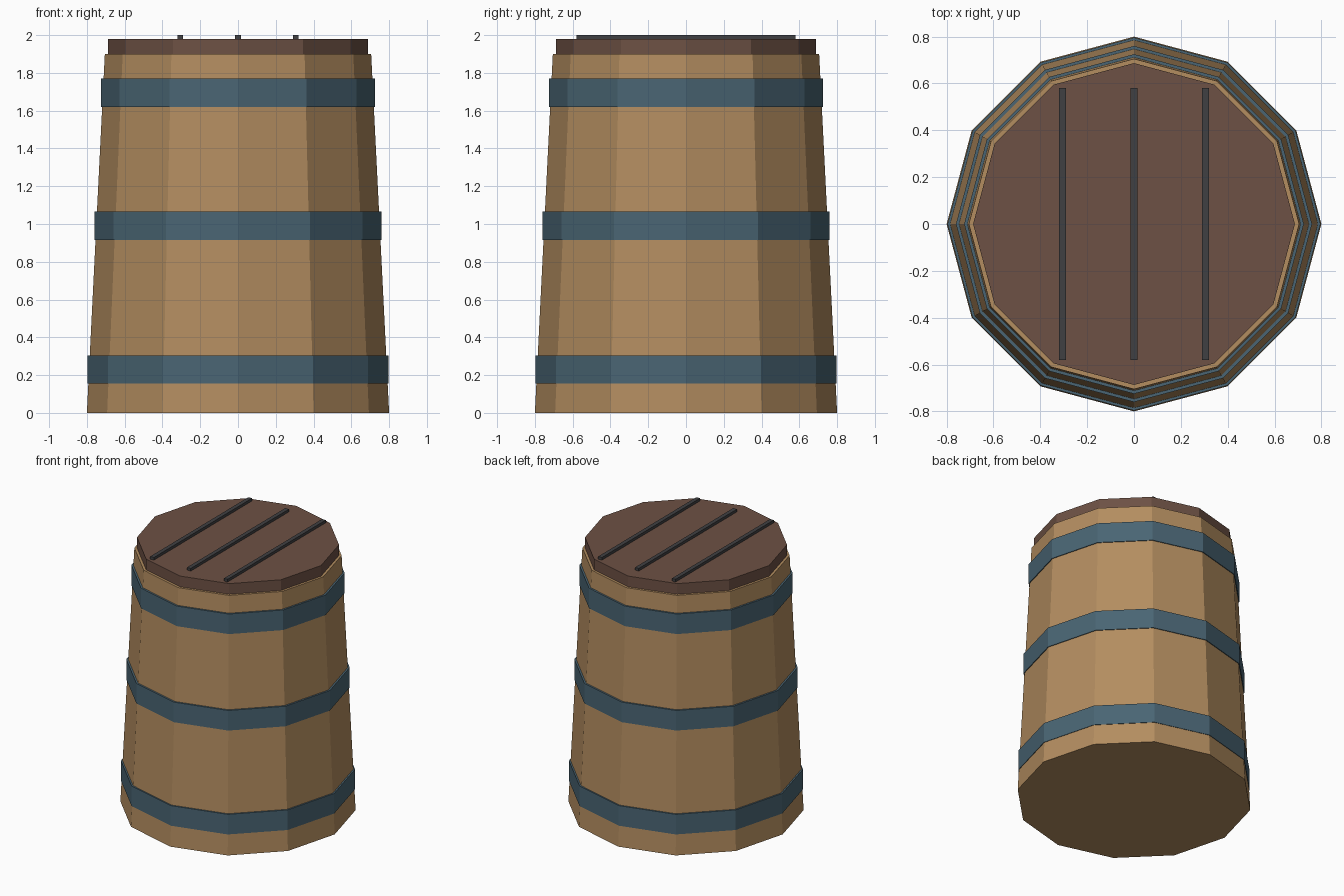
import bpy

if "Cube" in bpy.data.objects:
    bpy.data.objects.remove(bpy.data.objects["Cube"])

SIDES = 12


def material(name, rgb):
    mat = bpy.data.materials.new(name)
    # sRGB to linear
    mat.diffuse_color = [(c / 255) ** 2.2 for c in rgb] + [1]
    mat.use_nodes = True
    mat.node_tree.nodes["Principled BSDF"].inputs["Base Color"].default_value = mat.diffuse_color
    return mat


def drum(name, r_bottom, r_top, z0, z1, mat):
    bpy.ops.mesh.primitive_cone_add(vertices=SIDES, radius1=r_bottom, radius2=r_top,
                                    depth=z1 - z0, location=(0, 0, (z0 + z1) / 2))
    obj = bpy.context.object
    obj.name = name
    obj.data.materials.append(mat)
    return obj


wood = material("wood", (178, 140, 96))
dark_wood = material("dark_wood", (109, 82, 70))
steel = material("steel", (75, 101, 115))
iron = material("iron", (66, 66, 68))

# Tapered barrel body and its lid
drum("barrel_body", 0.80, 0.705, 0, 1.90, wood)
drum("lid", 0.687, 0.687, 1.90, 1.98, dark_wood)

# Straight hoops around the body
for name, radius, z in (("lower", 0.796, 0.23), ("middle", 0.76, 0.99), ("upper", 0.725, 1.695)):
    drum(name + "_hoop", radius, radius, z - 0.075, z + 0.075, steel)

# Thin bars running front to back over the lid
for side, x in (("left", -0.305), ("centre", 0), ("right", 0.305)):
    bpy.ops.mesh.primitive_cube_add(size=1, location=(x, 0, 1.985))
    bar = bpy.context.object
    bar.name = side + "_lid_bar"
    bar.scale = (0.03, 1.16, 0.03)
    bar.data.materials.append(iron)
